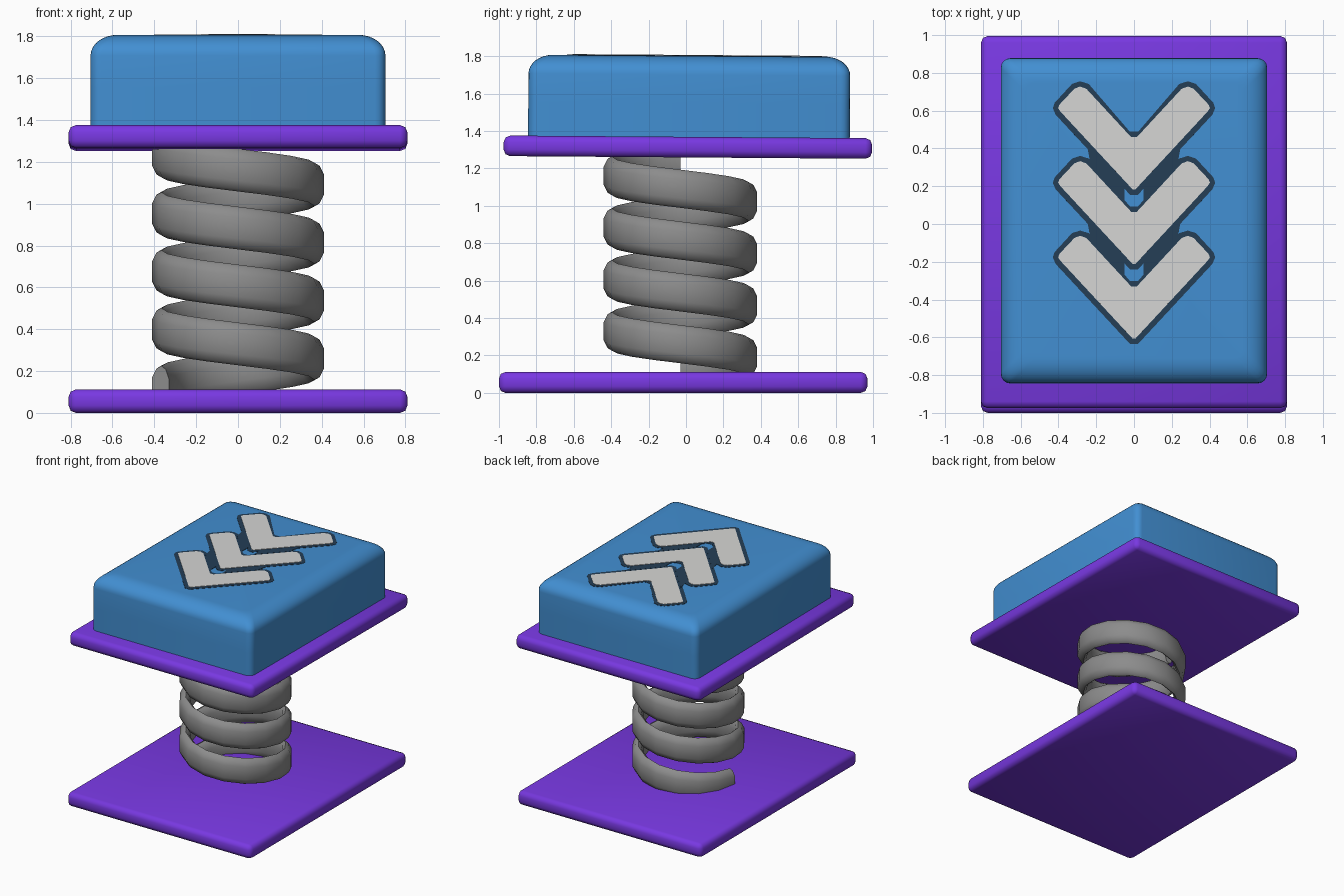
import bpy, bmesh, math
from mathutils import Matrix

if "Cube" in bpy.data.objects:
    bpy.data.objects.remove(bpy.data.objects["Cube"])


def srgb(r, g, b):
    f = lambda c: (c / 255 / 12.92) if c < 11 else ((c / 255 + 0.055) / 1.055) ** 2.4
    return (f(r), f(g), f(b), 1)


def material(name, rgb):
    m = bpy.data.materials.new(name)
    m.diffuse_color = srgb(*rgb)
    m.use_nodes = True
    m.node_tree.nodes["Principled BSDF"].inputs["Base Color"].default_value = m.diffuse_color
    return m


PURPLE = material("purple", (120, 56, 225))
BLUE = material("blue", (66, 143, 210))
STEEL = material("steel_grey", (140, 140, 140))
LIGHT = material("light_grey", (214, 214, 212))
DARK = material("dark_navy", (36, 62, 86))

# slight backward tilt shared by everything on top of the spring
TILT = (Matrix.Translation((0, 0, 1.3)) @ Matrix.Rotation(math.radians(-0.42), 4, 'X')
        @ Matrix.Translation((0, 0, -1.3)))


def finish(name, bm, mat, tilt=False, angle=40):
    if tilt:
        bm.transform(TILT)
    bmesh.ops.recalc_face_normals(bm, faces=bm.faces)
    me = bpy.data.meshes.new(name)
    bm.to_mesh(me)
    bm.free()
    me.materials.append(mat)
    ob = bpy.data.objects.new(name, me)
    bpy.context.collection.objects.link(ob)
    bpy.ops.object.select_all(action='DESELECT')
    bpy.context.view_layer.objects.active = ob
    ob.select_set(True)
    if angle:
        bpy.ops.object.shade_smooth_by_angle(angle=math.radians(angle))
    return ob


def skin(bm, rings):
    """Join equal rings of points into a capped tube."""
    vs = [[bm.verts.new(p) for p in ring] for ring in rings]
    n = len(vs[0])
    for a, b in zip(vs, vs[1:]):
        for i in range(n):
            bm.faces.new((a[i], a[(i + 1) % n], b[(i + 1) % n], b[i]))
    bm.faces.new(vs[0])
    bm.faces.new(vs[-1])


def rounded_plate(name, y0, y1, z0, z1, tilt):
    bm = bmesh.new()
    bmesh.ops.create_cube(bm, size=1)
    for v in bm.verts:
        v.co = (v.co.x * 1.62, (y0 + y1) / 2 + v.co.y * (y1 - y0),
                (z0 + z1) / 2 + v.co.z * (z1 - z0))
    bmesh.ops.bevel(bm, geom=bm.edges[:], offset=0.035, segments=2, profile=0.5,
                    affect='EDGES')
    finish(name, bm, PURPLE, tilt, 50)


# plates
rounded_plate("base_plate", -1.0, 0.97, 0.0, 0.112, False)
rounded_plate("upper_plate", -0.975, 0.995, 1.259, 1.369, True)

# blue pad: rounded rectangle rings following a quarter-ellipse top edge
def rounded_rect(hx, hy, r, z, cy=0.015, seg=4):
    pts = []
    for k, (sx, sy) in enumerate(((1, 1), (-1, 1), (-1, -1), (1, -1))):
        for i in range(seg + 1):
            a = math.pi / 2 * (k + i / seg)
            pts.append((sx * (hx - r) + r * math.cos(a),
                        cy + sy * (hy - r) + r * math.sin(a), z))
    return pts


TOP = 1.802
profile = [(0, 1.33), (0, 1.55)]
for i in range(9):
    a = math.pi / 2 * i / 8
    profile.append((0.13 * (1 - math.cos(a)), TOP - 0.1 + 0.1 * math.sin(a)))
bm = bmesh.new()
skin(bm, [rounded_rect(0.705 - d, 0.86 - d, 0.05, z) for d, z in profile])
finish("pad", bm, BLUE, True)

# spring: flat band wound clockwise for four turns
SECTION = [(0.41, -0.05), (0.41, 0.05), (0.39, 0.09), (0.365, 0.102),
           (0.345, 0.085), (0.33, 0.04), (0.33, -0.04), (0.345, -0.085),
           (0.365, -0.102), (0.39, -0.09)]
TURNS, STEPS, PITCH = 4, 16, 0.277
bm = bmesh.new()
rings = []
for i in range(TURNS * STEPS + 1):
    t = i / STEPS
    a = math.pi - 2 * math.pi * t
    zc = 0.122 + PITCH * t
    # keep the two ends from poking through the plates
    rings.append([(r * math.cos(a), -0.03 + r * math.sin(a),
                   min(max(zc + h, 0.04), 1.33)) for r, h in SECTION])
skin(bm, rings)
finish("spring", bm, STEEL, False, 50)


# chevron markings
def prism(name, pts, mat, top):
    bm = bmesh.new()
    f = bm.faces.new([bm.verts.new((x, y, TOP - 0.002)) for x, y in pts])
    res = bmesh.ops.extrude_face_region(bm, geom=[f])
    for v in res["geom"]:
        if isinstance(v, bmesh.types.BMVert):
            v.co.z = TOP + top
    finish(name, bm, mat, True, 0)


def mirrored(half):
    return half + [(-x, y) for x, y in reversed(half)]


# right halves, from the tip round the arm end to the notch
FILL = [(0.008, 0.18), (0.39, 0.592), (0.402, 0.61), (0.395, 0.628),
        (0.315, 0.713), (0.285, 0.724), (0.252, 0.712), (0.015, 0.456)]
OUTLINE = [(0.02, 0.15), (0.415, 0.575), (0.43, 0.61), (0.42, 0.638),
           (0.328, 0.738), (0.285, 0.752), (0.24, 0.738), (0.022, 0.485)]
STEP = 0.395
for n in range(3):
    d = -STEP * n
    prism("chevron_outline_%d" % n, mirrored([(x, y + d) for x, y in OUTLINE]), DARK, 0.002)
    prism("chevron_%d" % n, mirrored([(x, y + d) for x, y in FILL]), LIGHT, 0.005)
    # dark strips filling the gap to the next chevron
    if n < 2:
        for s in (1, -1):
            prism("gap_strip_%d_%s" % (n, "r" if s > 0 else "l"),
                  [(s * x, y + d) for x, y in
                   ((0.05, 0.20), (0.05, 0.12), (0.23, 0.312), (0.25, 0.42))],
                  DARK, 0.003)
